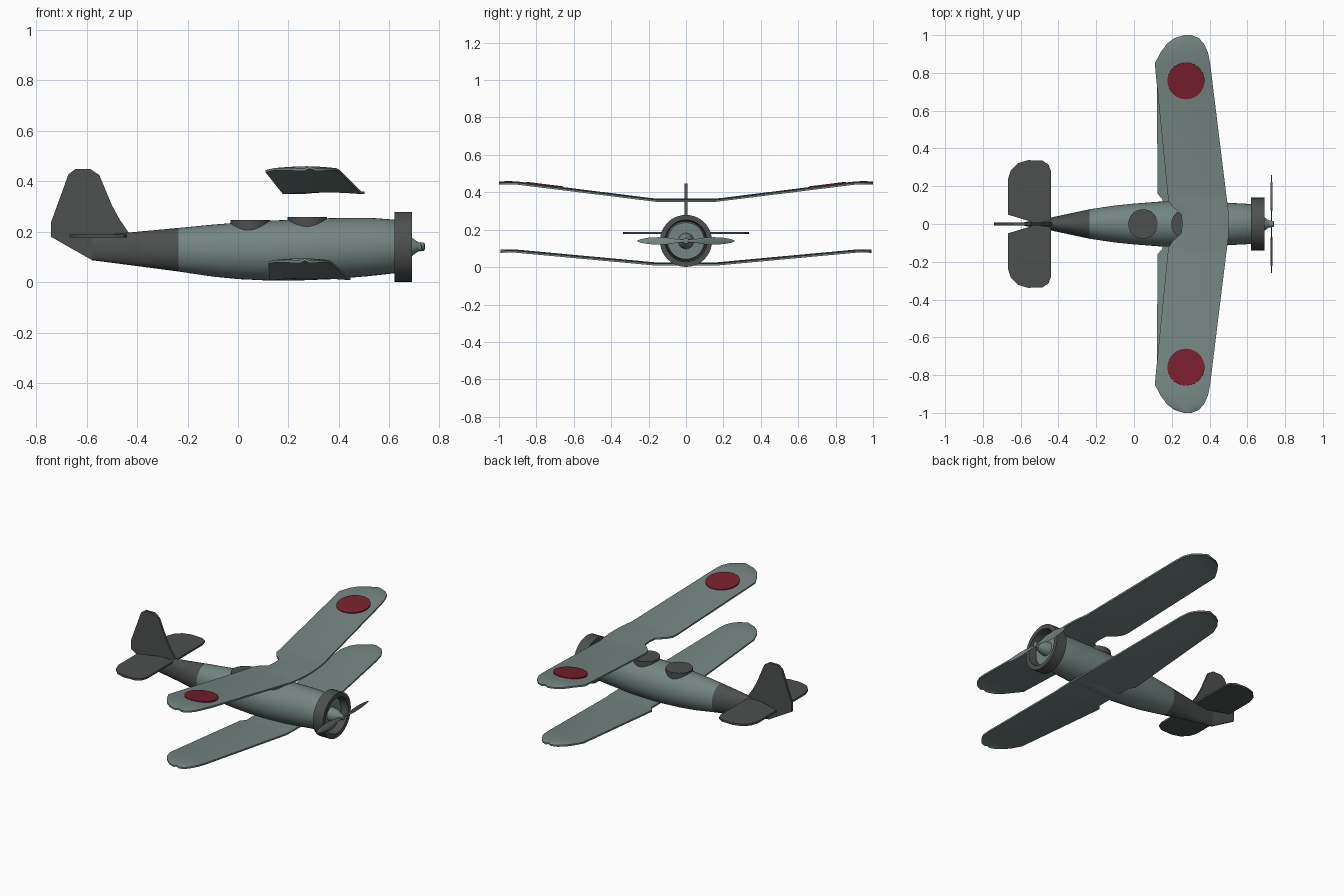
import bpy, bmesh, math
from mathutils import Matrix, Vector

if "Cube" in bpy.data.objects:
    bpy.data.objects.remove(bpy.data.objects["Cube"])


def material(name, rgb):
    m = bpy.data.materials.new(name)
    m.diffuse_color = (*rgb, 1)
    m.use_nodes = True
    m.node_tree.nodes["Principled BSDF"].inputs["Base Color"].default_value = m.diffuse_color
    return m


GREY = material("grey green", (0.175, 0.235, 0.225))
DARK = material("dark grey", (0.075, 0.08, 0.08))
RED = material("dark red", (0.19, 0.014, 0.027))


def finish(name, bm, mats, angle=30):
    bmesh.ops.recalc_face_normals(bm, faces=bm.faces)
    me = bpy.data.meshes.new(name)
    bm.to_mesh(me)
    bm.free()
    ob = bpy.data.objects.new(name, me)
    bpy.context.collection.objects.link(ob)
    for m in mats:
        me.materials.append(m)
    bpy.ops.object.select_all(action='DESELECT')
    ob.select_set(True)
    bpy.context.view_layer.objects.active = ob
    bpy.ops.object.shade_smooth_by_angle(angle=math.radians(angle))
    return ob


def loft(rings, closed=False):
    """Skin a list of equal-length point rings; cap the ends unless closed."""
    bm = bmesh.new()
    vs = [[bm.verts.new(p) for p in r] for r in rings]
    n = len(vs[0])
    pairs = list(zip(vs, vs[1:])) + ([(vs[-1], vs[0])] if closed else [])
    for a, b in pairs:
        for i in range(n):
            j = (i + 1) % n
            bm.faces.new((a[i], a[j], b[j], b[i]))
    if not closed:
        bm.faces.new(vs[0])
        bm.faces.new(vs[-1])
    return bm


def oval(x, ry, z0, z1, n=40):
    zc, rz = (z0 + z1) / 2, (z1 - z0) / 2
    return [(x, ry * math.cos(2 * math.pi * i / n), zc + rz * math.sin(2 * math.pi * i / n))
            for i in range(n)]


def turned(name, profile, mat, zc=0.14, closed=False):
    """Revolve (x, radius) pairs about the propeller axis."""
    return finish(name, loft([oval(x, r, zc - r, zc + r) for x, r in profile], closed), [mat])


def plate(name, outline, thick, axis, mat, mirror=False):
    """Extrude a flat outline; axis is 'y' (outline xz) or 'z' (outline xy)."""
    bm = bmesh.new()
    for s in ((1, -1) if mirror else (1,)):
        def ring(t):
            if axis == 'y':
                return [bm.verts.new((a, t, b)) for a, b in outline]
            return [bm.verts.new((a, s * b, 0.182 + t)) for a, b in outline]
        lo, hi = ring(-thick / 2), ring(thick / 2)
        n = len(lo)
        bm.faces.new(lo)
        bm.faces.new(hi)
        for i in range(n):
            j = (i + 1) % n
            bm.faces.new((lo[i], lo[j], hi[j], hi[i]))
    return finish(name, bm, [mat])


# Fuselage: x, half width, bottom, top; tail end painted dark
sections = [(-0.58, 0.010, 0.087, 0.185), (-0.44, 0.034, 0.069, 0.196),
            (-0.235, 0.078, 0.042, 0.215), (-0.10, 0.098, 0.022, 0.228),
            (0.0, 0.108, 0.012, 0.236), (0.13, 0.118, 0.006, 0.244),
            (0.25, 0.121, 0.007, 0.249), (0.38, 0.118, 0.012, 0.254),
            (0.52, 0.111, 0.024, 0.255), (0.62, 0.106, 0.035, 0.248),
            (0.65, 0.098, 0.042, 0.238)]
bm = loft([oval(*s) for s in sections])
for f in bm.faces:
    f.material_index = int(f.calc_center_median().x < -0.235)
finish("fuselage", bm, [GREY, DARK])

# Engine ring, hub and shaft
turned("engine_cowl", [(0.62, 0.139), (0.69, 0.139), (0.69, 0.112), (0.62, 0.104)], DARK, closed=True)
turned("propeller_hub", [(0.64, 0.044), (0.69, 0.036), (0.715, 0.018), (0.738, 0.016), (0.742, 0.008)], GREY)

# Two-bladed propeller
blade = [(0, 0.007), (0.05, 0.010), (0.10, 0.018), (0.15, 0.020), (0.20, 0.017), (0.24, 0.010), (0.26, 0.002)]
bm_rings = []
for y, w in [(-y, w) for y, w in reversed(blade[1:])] + blade:
    tilt = 0.3 * (1 if y > 0 else -1) * w
    bm_rings.append([(0.728 + tilt, y, 0.14 + w), (0.731, y, 0.14),
                     (0.728 - tilt, y, 0.14 - w), (0.725, y, 0.14)])
finish("propeller", loft(bm_rings), [GREY])


# Wings: half stations (y, trailing x, leading x), mirrored and skinned
def wing(name, half, base, rise):
    def ring(y, te, le):
        a = abs(y)
        z = base + rise * min(max((a - 0.16) / 0.76, 0), 1) - 0.03 * max(a - 0.94, 0)
        us = [0, 0.12, 0.3, 0.5, 0.7, 0.88, 1]

        def pt(u, t):
            return (te + (le - te) * u, y, z + 0.028 * u * (1 - u) + t)
        return [pt(u, 0) for u in us] + [pt(u, 0.010) for u in reversed(us)]
    stations = [(-y, a, b) for y, a, b in reversed(half) if y > 0] + half
    return finish(name, loft([ring(*s) for s in stations]), [GREY])


wing("upper_wing", [(0, 0.255, 0.502), (0.05, 0.25, 0.501), (0.09, 0.205, 0.498), (0.125, 0.182, 0.493),
                    (0.16, 0.178, 0.488), (0.85, 0.11, 0.403), (0.91, 0.142, 0.391), (0.955, 0.175, 0.370),
                    (0.985, 0.215, 0.342), (1.0, 0.265, 0.305)], 0.349, 0.094)
wing("lower_wing", [(0, 0.15, 0.446), (0.13, 0.15, 0.445), (0.16, 0.125, 0.441), (0.85, 0.12, 0.372),
                    (0.91, 0.142, 0.361), (0.95, 0.172, 0.34), (0.98, 0.21, 0.315),
                    (0.993, 0.25, 0.28)], 0.008, 0.070)


def disc(name, centre, r, depth, mat, tilt=0.0):
    bm = bmesh.new()
    bmesh.ops.create_cone(bm, cap_ends=True, segments=40, radius1=r, radius2=r, depth=depth,
                          matrix=Matrix.Translation(Vector(centre)) @ Matrix.Rotation(tilt, 4, 'X'))
    return finish(name, bm, [mat])


# Red wing roundels following the dihedral
for side, s in (("left", 1), ("right", -1)):
    disc(side + "_roundel", (0.275, 0.758 * s, 0.4395), 0.098, 0.0095, RED, s * math.atan(0.124))

# Cockpit openings
disc("rear_cockpit", (0.048, 0, 0.218), 0.078, 0.056, DARK)
disc("front_cockpit", (0.275, 0, 0.228), 0.078, 0.060, DARK)

# Tail surfaces
plate("fin_and_rudder", [(-0.58, 0.088), (-0.742, 0.18), (-0.742, 0.235), (-0.672, 0.428), (-0.645, 0.448),
                         (-0.585, 0.448), (-0.55, 0.425), (-0.50, 0.305), (-0.47, 0.25), (-0.435, 0.198),
                         (-0.44, 0.17)], 0.014, 'y', DARK)
plate("tailplane", [(-0.44, 0.0), (-0.44, 0.28), (-0.452, 0.315), (-0.485, 0.335), (-0.56, 0.338),
                    (-0.615, 0.322), (-0.652, 0.285), (-0.668, 0.235), (-0.668, 0.05), (-0.545, 0.012),
                    (-0.545, 0.0)], 0.012, 'z', DARK, mirror=True)
